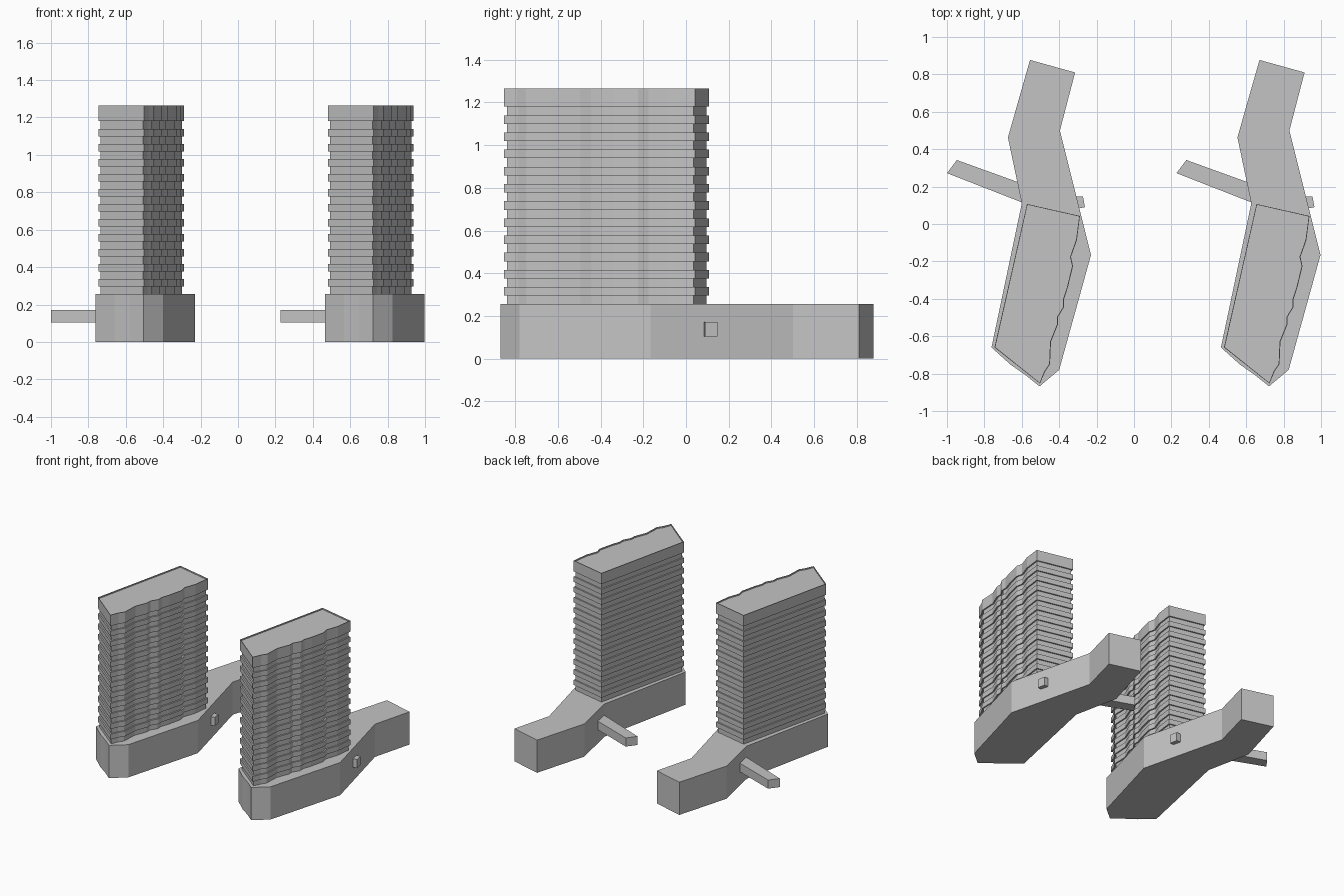
import bpy, bmesh
from mathutils import Vector

if "Cube" in bpy.data.objects:
    bpy.data.objects.remove(bpy.data.objects["Cube"])

concrete = bpy.data.materials.new("light grey concrete")
concrete.diffuse_color = (0.55, 0.55, 0.55, 1)
concrete.use_nodes = True
concrete.node_tree.nodes["Principled BSDF"].inputs["Base Color"].default_value = concrete.diffuse_color

# Plan outlines of the left building, counter-clockwise
PODIUM = [(-0.556, 0.877), (-0.674, 0.463), (-0.60, 0.11), (-0.762, -0.66),
          (-0.66, -0.752), (-0.58, -0.808), (-0.505, -0.868), (-0.40, -0.78),
          (-0.23, -0.166), (-0.396, 0.50), (-0.315, 0.81)]
TOWER = [(-0.572, 0.107), (-0.746, -0.66), (-0.503, -0.853),
         (-0.476, -0.79), (-0.449, -0.75), (-0.444, -0.63), (-0.406, -0.535),
         (-0.406, -0.497), (-0.374, -0.444), (-0.374, -0.401), (-0.353, -0.337),
         (-0.326, -0.225), (-0.337, -0.176), (-0.305, -0.086), (-0.289, 0.043)]
ARM = [(-0.947, 0.342), (-1.0, 0.272), (-0.56, 0.10), (-0.56, 0.202)]
BOX = [(-0.36, 0.147), (-0.36, 0.07), (-0.262, 0.09), (-0.273, 0.147)]
BASE, CAP, TOP, STEP = 0.255, 1.18, 1.265, 0.0402


def inset(outline, d):
    """Move every edge of an outline inwards by d."""
    pts = [Vector(p) for p in outline]
    out = []
    for i, p in enumerate(pts):
        a = (p - pts[i - 1]).normalized()
        b = (pts[(i + 1) % len(pts)] - p).normalized()
        na, nb = Vector((-a.y, a.x)), Vector((-b.y, b.x))
        out.append(p + (na + nb) * d / (1 + na.dot(nb)))
    return out


def prism(bm, outline, z0, z1):
    """Add an extruded outline and return its top face."""
    low = [bm.verts.new((p[0], p[1], z0)) for p in outline]
    high = [bm.verts.new((p[0], p[1], z1)) for p in outline]
    n = len(low)
    bm.faces.new(low[::-1])
    top = bm.faces.new(high)
    for i in range(n):
        j = (i + 1) % n
        bm.faces.new((low[i], low[j], high[j], high[i]))
    return top


def finish(bm, name, dx):
    mesh = bpy.data.meshes.new(name)
    bm.normal_update()
    bm.to_mesh(mesh)
    bm.free()
    mesh.materials.append(concrete)
    ob = bpy.data.objects.new(name, mesh)
    ob.location.x = dx
    bpy.context.collection.objects.link(ob)


def simple(name, outline, z0, z1, dx):
    bm = bmesh.new()
    prism(bm, outline, z0, z1)
    finish(bm, name, dx)


for side, dx in (("left", 0), ("right", 1.227)):
    simple(side + "_podium", PODIUM, 0, BASE, dx)
    simple(side + "_walkway", ARM, 0.105, 0.172, dx)
    simple(side + "_walkway_stub", BOX, 0.105, 0.172, dx)
    # Recessed window bands, seen between the floor bands
    simple(side + "_tower_core", inset(TOWER, 0.01), BASE - 0.01, CAP + 0.02, dx)

    # Projecting floor bands
    bm = bmesh.new()
    for k in range(11):
        z = BASE + STEP * (2 * k + 1)
        prism(bm, TOWER, z, z + STEP)
    finish(bm, side + "_floor_bands", dx)

    # Roof block with a thin parapet
    bm = bmesh.new()
    roof = prism(bm, TOWER, CAP, TOP)
    bm.normal_update()
    bmesh.ops.inset_region(bm, faces=[roof], thickness=0.005)
    down = bmesh.ops.extrude_face_region(bm, geom=[roof])
    bmesh.ops.translate(bm, vec=(0, 0, -0.01),
                        verts=[g for g in down["geom"] if isinstance(g, bmesh.types.BMVert)])
    if roof.is_valid:
        bmesh.ops.delete(bm, geom=[roof], context='FACES_ONLY')
    bmesh.ops.recalc_face_normals(bm, faces=bm.faces)
    finish(bm, side + "_roof_block", dx)
